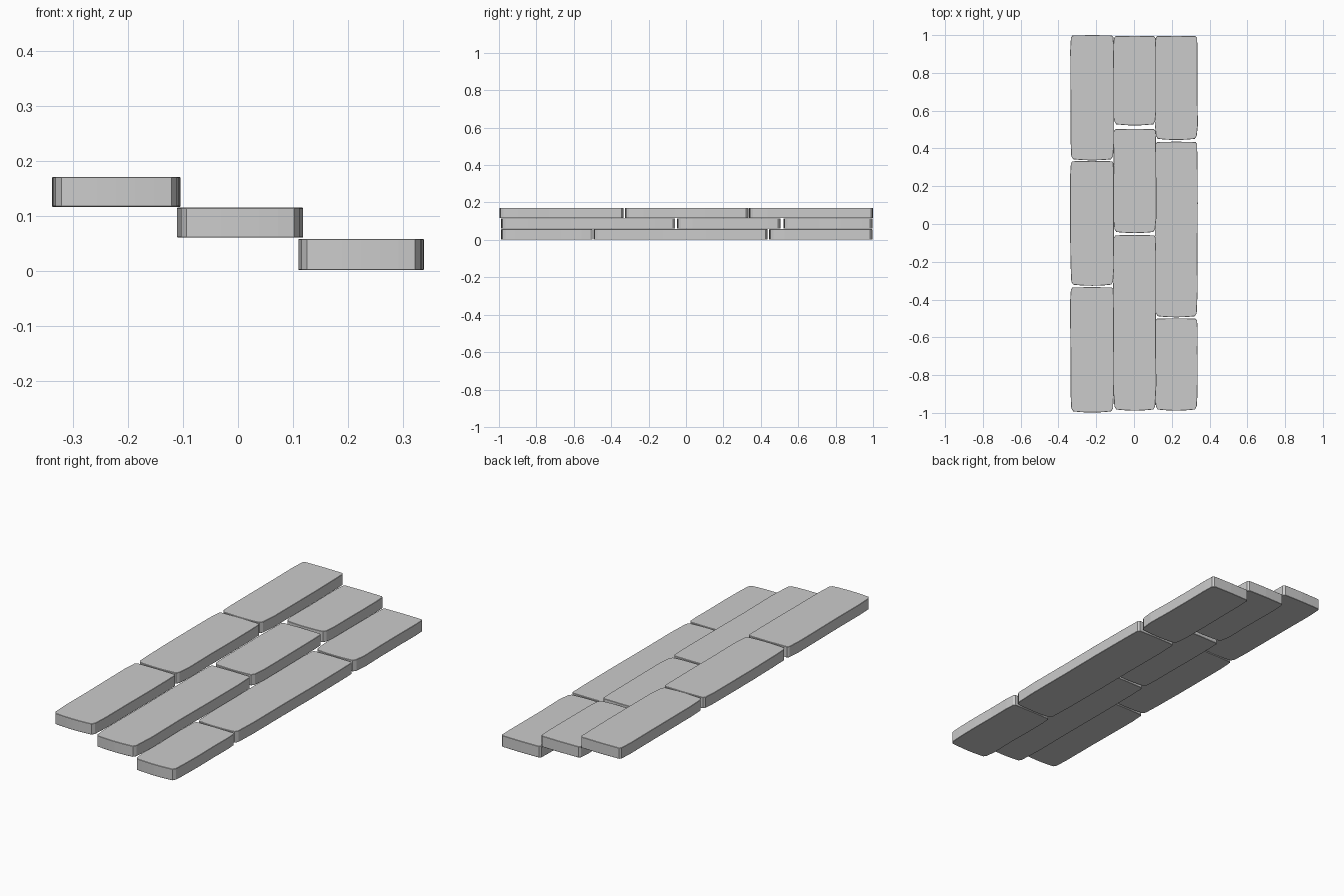
import bpy, bmesh, random

if "Cube" in bpy.data.objects:
    bpy.data.objects.remove(bpy.data.objects["Cube"])

random.seed(4)


def stone(name, x0, x1, y0, y1, z0, z1):
    """Hewn slab: bowed front end, clipped corners, slightly uneven long sides."""
    j = lambda a: random.uniform(-a, a)
    w, l = x1 - x0, y1 - y0
    pts = []
    # bowed front end, left to right
    for t in (0.07, 0.2, 0.35, 0.5, 0.65, 0.8, 0.93):
        bow = 0.008 * (2 * t - 1) ** 2
        pts.append((x0 + w * t, y0 + bow))
    # right side, front to back
    pts.append((x1 - 0.006, y0 + 0.022))
    for t in (0.15, 0.4, 0.65, 0.88):
        pts.append((x1 - 0.001 + j(0.002), y0 + l * t))
    pts.append((x1 - 0.004, y1 - 0.012))
    # nearly straight back end
    pts += [(x1 - 0.012, y1 - 0.002), ((x0 + x1) / 2, y1), (x0 + 0.012, y1 - 0.002)]
    # left side, back to front
    pts.append((x0 + 0.004, y1 - 0.012))
    for t in (0.88, 0.65, 0.4, 0.15):
        pts.append((x0 + 0.001 + j(0.002), y0 + l * t))
    pts.append((x0 + 0.006, y0 + 0.022))

    bm = bmesh.new()
    face = bm.faces.new([bm.verts.new((x, y, z0)) for x, y in pts])
    ext = bmesh.ops.extrude_face_region(bm, geom=[face], use_keep_orig=True)
    top = [v for v in ext["geom"] if isinstance(v, bmesh.types.BMVert)]
    bmesh.ops.translate(bm, verts=top, vec=(0, 0, z1 - z0))
    bmesh.ops.recalc_face_normals(bm, faces=bm.faces)
    # small worn edge around top and bottom
    rims = [e for e in bm.edges if abs(e.verts[0].co.z - e.verts[1].co.z) < 1e-6]
    bmesh.ops.bevel(bm, geom=rims, offset=0.0015, segments=1, affect='EDGES')
    me = bpy.data.meshes.new(name)
    bm.to_mesh(me)
    bm.free()
    bpy.context.collection.objects.link(bpy.data.objects.new(name, me))


# rows: name, x range, z range, y spans of the stones
rows = [
    ("upper_step", -0.338, -0.105, 0.116, 0.171,
     [(-0.998, -0.334), (-0.327, 0.334), (0.337, 1.0)]),
    ("middle_step", -0.110, 0.118, 0.060, 0.115,
     [(-0.988, -0.058), (-0.048, 0.504), (0.522, 0.996)]),
    ("lower_step", 0.110, 0.338, 0.001, 0.058,
     [(-0.988, -0.499), (-0.494, 0.436), (0.445, 0.996)]),
]
for name, x0, x1, z0, z1, spans in rows:
    for i, (y0, y1) in enumerate(spans, 1):
        stone(f"{name}_stone_{i}", x0, x1, y0, y1, z0, z1)
